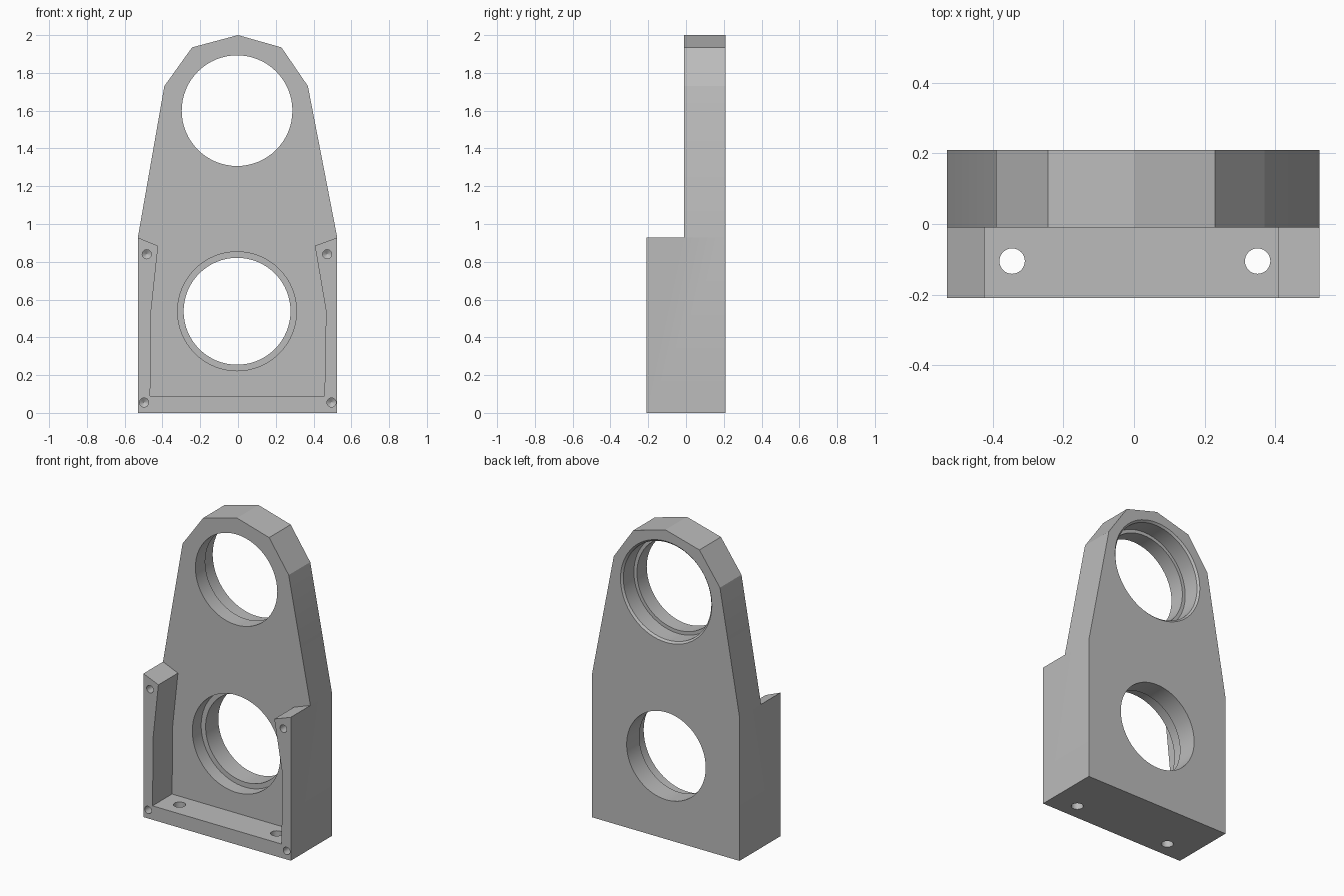
import bpy, bmesh, math
from mathutils import Matrix

cube = bpy.data.objects.get("Cube")
if cube:
    bpy.data.objects.remove(cube, do_unlink=True)

grey = bpy.data.materials.new("machined_grey")
grey.use_nodes = True
grey.diffuse_color = (0.5, 0.5, 0.5, 1)
grey.node_tree.nodes["Principled BSDF"].inputs["Base Color"].default_value = (0.5, 0.5, 0.5, 1)


def make_object(name, bm):
    bmesh.ops.recalc_face_normals(bm, faces=bm.faces[:])
    mesh = bpy.data.meshes.new(name)
    bm.to_mesh(mesh)
    bm.free()
    mesh.materials.append(grey)
    obj = bpy.data.objects.new(name, mesh)
    bpy.context.collection.objects.link(obj)
    return obj


def prism(name, outline, y0, y1):
    """Extrude an (x, z) outline along y."""
    bm = bmesh.new()
    face = bm.faces.new([bm.verts.new((x, y0, z)) for x, z in outline])
    ext = bmesh.ops.extrude_face_region(bm, geom=[face])["geom"]
    verts = [v for v in ext if isinstance(v, bmesh.types.BMVert)]
    bmesh.ops.translate(bm, verts=verts, vec=(0, y1 - y0, 0))
    return make_object(name, bm)


def lathe(name, profile, place, segments=64):
    """Closed turned solid from (radius, height) pairs, then placed."""
    bm = bmesh.new()
    rings = []
    for r, h in profile:
        angles = [math.tau * i / segments for i in range(segments)]
        rings.append([bm.verts.new((r * math.cos(a), r * math.sin(a), h)) for a in angles])
    for a, b in zip(rings, rings[1:]):
        for i in range(segments):
            j = (i + 1) % segments
            bm.faces.new((a[i], a[j], b[j], b[i]))
    bm.faces.new(rings[0])
    bm.faces.new(rings[-1])
    bm.transform(place)
    return make_object(name, bm)


def along_y(x, z):
    # Turned height becomes +y
    return Matrix.Translation((x, 0, z)) @ Matrix.Rotation(-math.pi / 2, 4, 'X')


# Tapered body with a faceted crown
front, web, back = -0.21, -0.01, 0.21
body = prism("bearing_bracket", [
    (-0.53, 0), (0.525, 0), (0.525, 0.93), (0.37, 1.73), (0.23, 1.935),
    (0, 2), (-0.243, 1.935), (-0.39, 1.73), (-0.53, 0.93)], front, back)

# Front pocket, leaving a floor and two side walls with sloped tops
cutters = [prism("pocket_cutter", [
    (-0.465, 0.09), (0.458, 0.09), (0.466, 0.54), (0.407, 0.885), (0.65, 0.973),
    (0.65, 2.2), (-0.65, 2.2), (-0.65, 0.978), (-0.423, 0.884), (-0.46, 0.54)],
    front - 0.1, web)]

# Upper bore: chamfered seat from the back
cutters.append(lathe("upper_bore_cutter", [
    (0.293, -0.3), (0.293, back - 0.12), (0.315, back - 0.12),
    (0.315, back - 0.012), (0.327, back), (0.327, 0.3)], along_y(-0.005, 1.6)))

# Lower bore: seat from the front
cutters.append(lathe("lower_bore_cutter", [
    (0.315, -0.3), (0.315, web + 0.09), (0.283, web + 0.09), (0.283, 0.3)],
    along_y(-0.005, 0.538)))

# Blind cover screw holes with drilled tips
for x, z in [(-0.483, 0.84), (0.472, 0.84), (-0.497, 0.055), (0.495, 0.055)]:
    cutters.append(lathe("screw_hole_cutter", [
        (0.024, front - 0.1), (0.024, front + 0.1), (0.002, front + 0.115)],
        along_y(x, z), 24))

# Mounting holes through the floor
for x in (-0.345, 0.35):
    cutters.append(lathe("mount_hole_cutter", [(0.036, -0.1), (0.036, 0.2)],
                         Matrix.Translation((x, -0.105, 0)), 32))

# Cut everything from the body
bpy.context.view_layer.objects.active = body
for cutter in cutters:
    cutter.hide_render = True
    mod = body.modifiers.new("cut", 'BOOLEAN')
    mod.operation = 'DIFFERENCE'
    mod.solver = 'EXACT'
    mod.object = cutter
    bpy.ops.object.modifier_apply(modifier=mod.name)
    bpy.data.objects.remove(cutter, do_unlink=True)

bpy.ops.object.select_all(action='DESELECT')
body.select_set(True)
bpy.ops.object.shade_smooth_by_angle(angle=math.radians(18))
